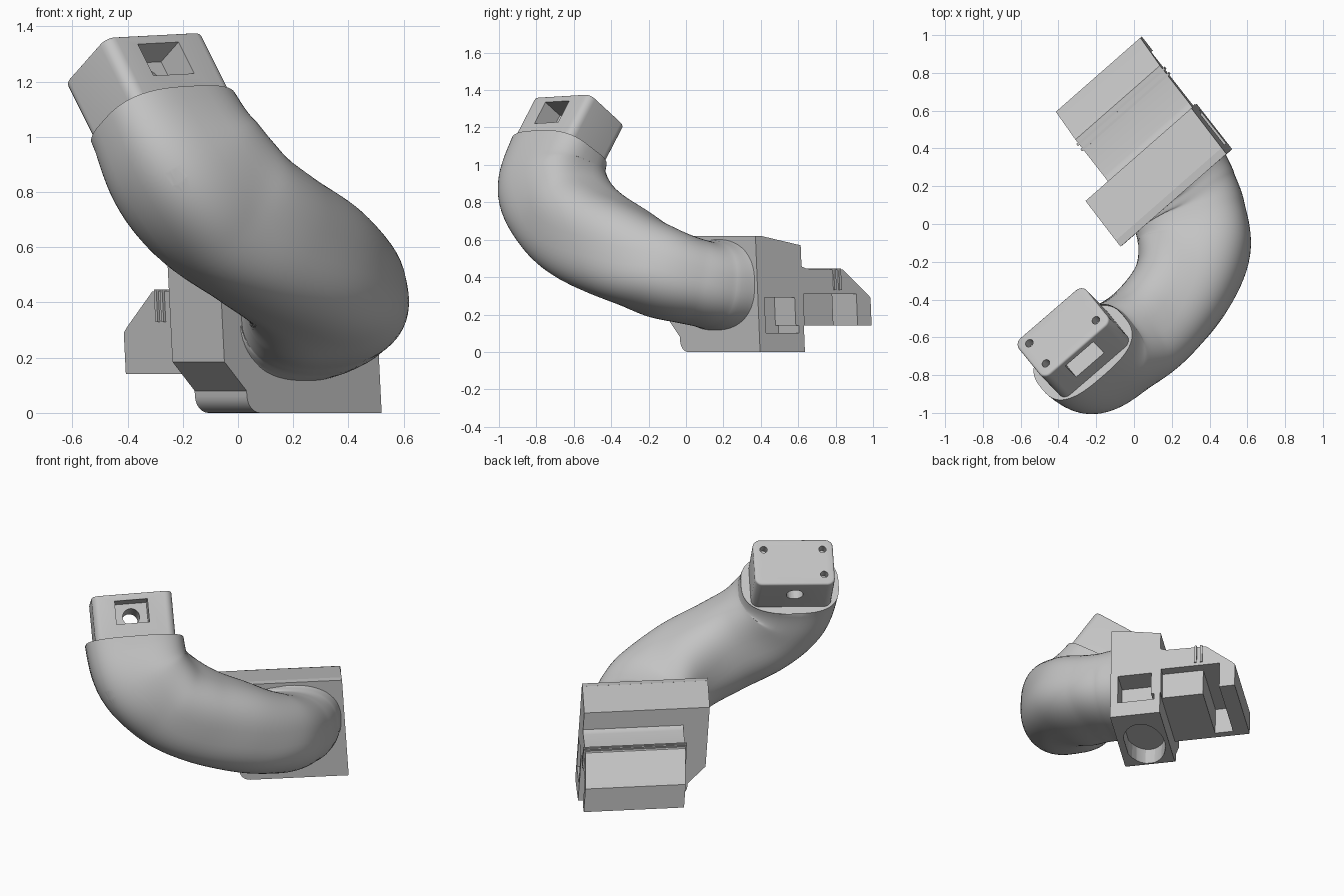
import bpy, bmesh, math
from mathutils import Vector, Matrix

cube = bpy.data.objects.get("Cube")
if cube:
    bpy.data.objects.remove(cube, do_unlink=True)

grey = bpy.data.materials.new("light_grey")
grey.use_nodes = True
grey.diffuse_color = (0.55, 0.55, 0.55, 1)
grey.node_tree.nodes["Principled BSDF"].inputs["Base Color"].default_value = (0.55, 0.55, 0.55, 1)

# Local directions: U along the base, V towards its back, W its slightly leaning upright
U = Vector((0.752, 0.659, 0))
V = Vector((-0.617, 0.787, 0))
W = Vector((-0.05, -0.04, 1))
# Head directions: axis, front and side
N = Vector((-0.405, 0.42, 0.812)).normalized()
P = N.cross(Vector((0.752, 0.659, 0.05))).normalized()
if P.dot(V) > 0:
    P = -P
S = N.cross(P).normalized()
if S.dot(U) < 0:
    S = -S


def frame(origin, x, y, z):
    m = Matrix((x, y, z)).transposed().to_4x4()
    m.translation = origin
    return m


BASE = frame(Vector((-0.04, -0.095, 0)), U, V, W)
HEAD = frame(Vector((-0.378, -0.57, 1.283)), S, P, N)


def activate(obj):
    bpy.ops.object.select_all(action='DESELECT')
    obj.select_set(True)
    bpy.context.view_layer.objects.active = obj


def shade(obj):
    activate(obj)
    bpy.ops.object.shade_smooth_by_angle(angle=math.radians(35))


def finish(bm, name, matrix=None, smooth=True):
    if matrix:
        bm.transform(matrix)
    bmesh.ops.recalc_face_normals(bm, faces=bm.faces)
    mesh = bpy.data.meshes.new(name)
    bm.to_mesh(mesh)
    bm.free()
    mesh.materials.append(grey)
    obj = bpy.data.objects.new(name, mesh)
    bpy.context.collection.objects.link(obj)
    if smooth:
        shade(obj)
    return obj


def box(lo, hi, name, matrix):
    bm = bmesh.new()
    bmesh.ops.create_cube(bm, size=1)
    for v in bm.verts:
        v.co = Vector([l + (c + 0.5) * (h - l) for l, h, c in zip(lo, hi, v.co)])
    return finish(bm, name, matrix, False)


def rod(centre, radius, depth, name, matrix, axis='Z', stretch=1):
    bm = bmesh.new()
    bmesh.ops.create_cone(bm, cap_ends=True, segments=28, radius1=radius, radius2=radius, depth=depth)
    bm.transform(Matrix.Diagonal((stretch, 1, 1, 1)))
    if axis == 'Y':
        bm.transform(Matrix.Rotation(math.pi / 2, 4, 'X'))
    bm.transform(Matrix.Translation(centre))
    return finish(bm, name, matrix, False)


def prism(points, start, end, across, name, tweak=None):
    """Extrude a profile along U or V inside the base frame."""
    bm = bmesh.new()
    put = (lambda a, z, t: (t, a, z)) if across == 'U' else (lambda a, z, t: (a, t, z))
    face = bm.faces.new([bm.verts.new(put(a, z, start)) for a, z in points])
    ext = bmesh.ops.extrude_face_region(bm, geom=[face])["geom"]
    shift = Vector(put(0, 0, end - start))
    for v in ext:
        if isinstance(v, bmesh.types.BMVert):
            v.co += shift
            if tweak:
                tweak(v.co)
    bm.faces.new([v for v in bm.verts][:len(points)]) if not face.is_valid else None
    return finish(bm, name, BASE)


def cut(obj, cutters):
    for c in cutters:
        activate(obj)
        mod = obj.modifiers.new("cut", 'BOOLEAN')
        mod.operation = 'DIFFERENCE'
        mod.solver = 'EXACT'
        mod.object = c
        bpy.ops.object.modifier_apply(modifier=mod.name)
        bpy.data.objects.remove(c, do_unlink=True)
    shade(obj)


# Front block of the base, with a rounded foot and an overhanging left end
foot = [(0.16 - 0.06 * math.sin(a), 0.06 - 0.06 * math.cos(a))
        for a in [i * math.pi / 12 for i in range(7)]]
outline = foot + [(0.1, 0.08), (0, 0.185), (0, 0.62), (0.745, 0.62), (0.745, 0)]


def lower_back(co):
    if co.z > 0.6:
        co.z = 0.57


front_block = prism(outline, 0.04, 0.305, 'V', "front_block", lower_back)
front_plate = prism(outline, 0, 0.041, 'V', "front_plate")
cut(front_block, [
    box((0.58, 0.045, 0.1), (0.8, 0.27, 0.29), "end_recess", BASE),
    rod((0.39, 0.155, 0), 0.125, 0.2, "foot_recess", BASE, stretch=1.9),
])

# Rear body of the base: a deep channel at the back and a shallow end recess
rear_body = prism([(0.25, 0.14), (0.25, 0.53), (0.285, 0.53), (0.29, 0.48), (0.31, 0.455),
                   (0.34, 0.445), (0.585, 0.44), (0.745, 0.31), (0.765, 0.29), (0.765, 0.14)],
                  0.15, 0.745, 'U', "rear_body")
cut(rear_body, [
    box((0.2, 0.56, 0.0), (0.9, 0.67, 0.31), "rear_channel", BASE),
    box((0.68, 0.31, 0.0), (0.9, 0.58, 0.31), "end_opening", BASE),
])
for i, v in enumerate((0.515, 0.55)):
    box((0.14, v, 0.33), (0.755, v + 0.014, 0.447), f"top_rib_{i + 1}", BASE)

# Curved neck: path point, side half-width, other half-width, side direction
collar = HEAD.translation - N * 0.265
stations = [
    (Vector((0.22, 0.175, 0.36)), 0.335, 0.25, U),
    (Vector((0.257, 0.125, 0.362)), 0.312, 0.235, U),
    (Vector((0.295, 0.04, 0.375)), 0.298, 0.225, U),
    (Vector((0.318, -0.13, 0.425)), 0.296, 0.24, U - V * 0.3),
    (Vector((0.25, -0.34, 0.525)), 0.268, 0.26, U * 0.6 - V),
    (Vector((0.10, -0.53, 0.63)), 0.258, 0.268, -V),
    (Vector((-0.05, -0.645, 0.74)), 0.257, 0.278, -V),
    (Vector((-0.18, -0.715, 0.89)), 0.245, 0.288, P - V),
    (collar, 0.2, 0.29, P),
]
first = (stations[0][0] + V * 0.06,) + stations[0][1:]
last = (collar + N * 0.2,) + stations[-1][1:]
ctrl = [first] + stations + [last]


def spline(values, t):
    a, b, c, d = values
    return (b * 2 + (c - a) * t + (a * 2 - b * 5 + c * 4 - d) * t ** 2
            + (b * 3 - a - c * 3 + d) * t ** 3) * 0.5


samples = []
for k in range(len(stations) - 1):
    group = list(zip(*ctrl[k:k + 4]))
    for s in range(8):
        samples.append([spline(g, s / 8) for g in group])
samples.append(list(stations[-1]))

bm = bmesh.new()
rings = []
SIDES = 56
for i, (pos, ra, rb, ref) in enumerate(samples):
    if i == len(samples) - 1:
        tan = N
    else:
        tan = (samples[i + 1][0] - samples[max(i - 1, 0)][0]).normalized()
    side = (ref - tan * ref.dot(tan)).normalized()
    other = tan.cross(side)
    power = 0.85 - 0.15 * i / len(samples)   # squarer towards the collar
    ring = []
    for j in range(SIDES):
        a = math.tau * j / SIDES
        c, s = (math.copysign(abs(q) ** power, q) for q in (math.cos(a), math.sin(a)))
        ring.append(bm.verts.new(pos + side * ra * c + other * rb * s))
    rings.append(ring)
for r0, r1 in zip(rings, rings[1:]):
    for j in range(SIDES):
        k = (j + 1) % SIDES
        bm.faces.new((r0[j], r0[k], r1[k], r1[j]))
bm.faces.new(rings[0])
bm.faces.new(rings[-1])
neck = finish(bm, "curved_neck")
drill = frame(Vector((-0.245, -0.97, 0.855)), U, V, Vector((0, 0, 1)))
cut(neck, [rod((0, 0, 0), 0.032, 0.16, "neck_hole", drill, 'Y', 0.7)])

# Head block with rounded edges, screw holes, window and through hole
bm = bmesh.new()
bmesh.ops.create_cube(bm, size=1)
bm.transform(Matrix.Translation((0, 0, -0.15)) @ Matrix.Diagonal((0.475, 0.305, 0.30, 1)))
upright = [e for e in bm.edges if abs(e.verts[0].co.z - e.verts[1].co.z) > 0.1]
bmesh.ops.bevel(bm, geom=upright, offset=0.045, segments=6, profile=0.5, affect='EDGES')
rim = [e for e in bm.edges if all(v.co.z > -0.001 for v in e.verts)]
bmesh.ops.bevel(bm, geom=rim, offset=0.012, segments=3, profile=0.5, affect='EDGES')
head = finish(bm, "head_block", HEAD)
tools = [rod((su * 0.175, sp * 0.085, 0.02), 0.022, 0.15, "screw_hole", HEAD)
         for su in (-1, 1) for sp in (-1, 1)]
tools += [box((-0.105, 0.03, -0.18), (0.09, 0.3, -0.04), "head_window", HEAD),
          rod((-0.007, 0, -0.12), 0.05, 0.5, "head_through_hole", HEAD, 'Y')]
cut(head, tools)
